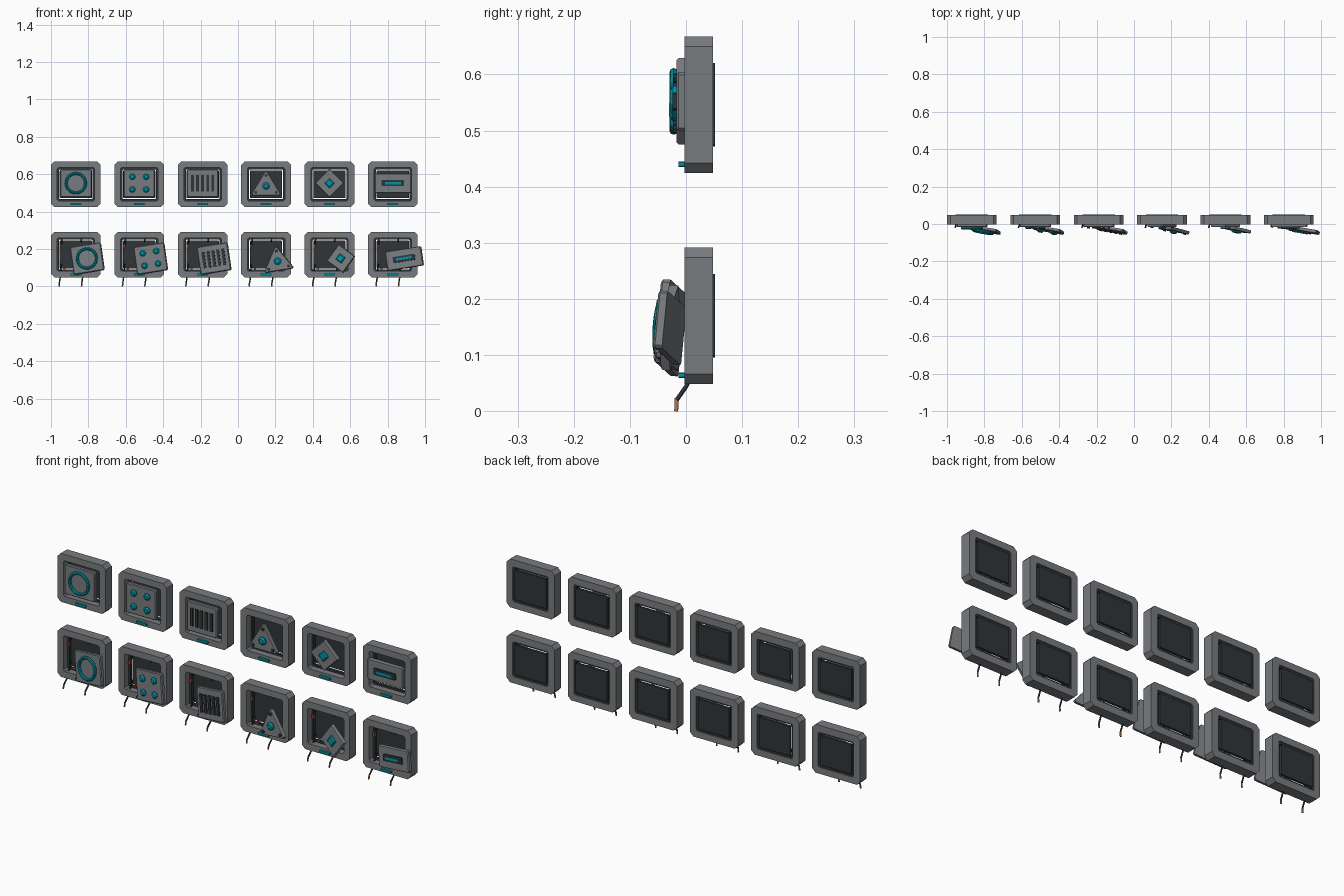
import bpy, bmesh, math
from mathutils import Matrix, Euler, Vector

if "Cube" in bpy.data.objects:
    bpy.data.objects.remove(bpy.data.objects["Cube"])


def material(name, rgb):
    m = bpy.data.materials.new(name)
    m.diffuse_color = (*rgb, 1)
    m.use_nodes = True
    m.node_tree.nodes["Principled BSDF"].inputs["Base Color"].default_value = m.diffuse_color
    return m


GREY = material("grey_metal", (0.19, 0.2, 0.215))
DARK = material("dark_metal", (0.03, 0.035, 0.038))
TEAL = material("teal_light", (0.0, 0.3, 0.38))
RED = material("red_clip", (0.45, 0.04, 0.03))
COPPER = material("copper", (0.5, 0.2, 0.06))


def rect(hw, hh, c=0.0, x=0.0, z=0.0):
    """Rectangle in x/z with chamfered corners."""
    if c == 0:
        pts = [(-hw, -hh), (hw, -hh), (hw, hh), (-hw, hh)]
    else:
        pts = [(-hw + c, -hh), (hw - c, -hh), (hw, -hh + c), (hw, hh - c),
               (hw - c, hh), (-hw + c, hh), (-hw, hh - c), (-hw, -hh + c)]
    return [(x + a, z + b) for a, b in pts]


def ngon(n, r, start=0.0, x=0.0, z=0.0):
    return [(x + r * math.cos(start + 2 * math.pi * i / n),
             z + r * math.sin(start + 2 * math.pi * i / n)) for i in range(n)]


def shrink(pts, k):
    cx = sum(p[0] for p in pts) / len(pts)
    cz = sum(p[1] for p in pts) / len(pts)
    return [(cx + (a - cx) * k, cz + (b - cz) * k) for a, b in pts]


def finish(bm, name, mat, mtx):
    bm.transform(mtx)
    bmesh.ops.recalc_face_normals(bm, faces=bm.faces)
    me = bpy.data.meshes.new(name)
    bm.to_mesh(me)
    bm.free()
    ob = bpy.data.objects.new(name, me)
    me.materials.append(mat)
    bpy.context.collection.objects.link(ob)
    return ob


def loft(name, loops, mat, mtx, closed=False):
    """Skin a list of (points, y) outlines; closed loops make a frame."""
    bm = bmesh.new()
    vs = [[bm.verts.new((a, y, b)) for a, b in pts] for pts, y in loops]
    n = len(vs[0])
    pairs = list(zip(vs, vs[1:])) + ([(vs[-1], vs[0])] if closed else [])
    for p, q in pairs:
        for i in range(n):
            j = (i + 1) % n
            bm.faces.new((p[i], p[j], q[j], q[i]))
    if not closed:
        bm.faces.new(vs[0])
        bm.faces.new(vs[-1])
    return finish(bm, name, mat, mtx)


def slab(name, pts, back, front, mat, mtx, k=1.0, c=0.0):
    """Plate from back to front, front edge chamfered by depth c."""
    loops = [(pts, back), (pts, front + c)]
    if c:
        loops.append((shrink(pts, k), front))
    else:
        loops[1] = (pts, front)
    return loft(name, loops, mat, mtx)


def frame(name, outer, inner, back, front, mat, mtx):
    return loft(name, [(outer, back), (outer, front), (inner, front), (inner, back)],
                mat, mtx, closed=True)


def wire(name, pts, r, mat, mtx):
    cu = bpy.data.curves.new(name, 'CURVE')
    cu.dimensions = '3D'
    cu.bevel_depth = r
    cu.bevel_resolution = 1
    cu.use_fill_caps = True
    sp = cu.splines.new('POLY')
    sp.points.add(len(pts) - 1)
    for p, co in zip(sp.points, pts):
        p.co = (*(mtx @ Vector(co)), 1)
    cu.materials.append(mat)
    ob = bpy.data.objects.new(name, cu)
    bpy.context.collection.objects.link(ob)


# cover plates, one function per kind
def plate(m, pts=None):
    slab("cover_plate", pts or rect(0.084, 0.075, 0.006), 0.0, -0.017, GREY, m, 0.95, 0.004)


def ring_cover(m):
    plate(m)
    bpy.ops.mesh.primitive_torus_add(major_segments=24, minor_segments=8,
                                     major_radius=0.052, minor_radius=0.0075)
    ob = bpy.context.object
    ob.name = "light_ring"
    ob.matrix_world = m @ Matrix.Translation((0, -0.022, 0)) @ Matrix.Rotation(math.pi / 2, 4, 'X')
    ob.data.materials.append(TEAL)


def stud_cover(m):
    plate(m)
    for x in (-0.037, 0.037):
        for z in (-0.034, 0.034):
            slab("light_stud", ngon(8, 0.017, x=x, z=z), -0.016, -0.028, TEAL, m, 0.6, 0.006)


def vent_cover(m):
    plate(m)
    for i in range(5):
        slab("vent_slat", rect(0.0075, 0.044, x=(i - 2) * 0.027), -0.016, -0.023, DARK, m)


def triangle_cover(m):
    # clipped triangle outline
    tri = [(-0.083, -0.065), (0.083, -0.065), (0.0, 0.072)]
    pts = []
    for i, p in enumerate(tri):
        for q in (tri[i - 1], tri[(i + 1) % 3]):
            pts.append((p[0] + (q[0] - p[0]) * 0.06, p[1] + (q[1] - p[1]) * 0.06))
    plate(m, pts)
    slab("light_stud", ngon(8, 0.02, z=-0.015), -0.016, -0.03, TEAL, m, 0.6, 0.006)
    for x, z in shrink(tri, 0.66):
        slab("screw", ngon(8, 0.008, x=x, z=z), -0.016, -0.022, DARK, m)


def diamond_cover(m):
    plate(m, ngon(4, 0.077))
    slab("light_diamond", ngon(4, 0.027), -0.016, -0.028, TEAL, m, 0.7, 0.005)


def bar_cover(m):
    plate(m, rect(0.099, 0.052, 0.005))
    slab("bar_socket", rect(0.06, 0.016, 0.003), -0.016, -0.024, DARK, m)
    slab("light_bar", rect(0.043, 0.006), -0.023, -0.028, TEAL, m)


def housing(m):
    frame("outer_frame", rect(0.133, 0.1215, 0.018), rect(0.1, 0.089, 0.007), 0.048, -0.003, GREY, m)
    frame("inner_lip", rect(0.101, 0.09, 0.007), rect(0.09, 0.0795, 0.004), 0.044, 0.03, DARK, m)
    slab("back_plate", rect(0.0865, 0.074, 0.003), 0.052, 0.04, DARK, m)
    slab("status_light", rect(0.029, 0.005, 0.002, z=-0.106), -0.002, -0.0135, TEAL, m)


def loose_wires(m):
    for x in (-0.082, 0.038):
        wire("hanging_wire", [(x + 0.004, 0.03, -0.05), (x, 0.015, -0.09), (x - 0.002, 0.001, -0.125),
                              (x - 0.006, -0.0165, -0.15)], 0.004, DARK, m)
        wire("bare_wire_end", [(x - 0.006, -0.0165, -0.147), (x - 0.008, -0.0175, -0.17)],
             0.004, COPPER, m)
    # torn stub and its clip inside the open box
    wire("torn_wire", [(-0.074, 0.03, 0.086), (-0.076, 0.018, 0.06), (-0.08, 0.012, 0.045)], 0.004, DARK, m)
    wire("torn_wire", [(0.03, 0.03, 0.086), (0.028, 0.02, 0.07)], 0.004, DARK, m)
    slab("red_clip", rect(0.006, 0.009, x=-0.08, z=0.045), 0.02, 0.006, RED, m)
    slab("red_clip", rect(0.005, 0.005, x=-0.06, z=-0.075), 0.035, 0.025, RED, m)


covers = [ring_cover, stud_cover, vent_cover, triangle_cover, diamond_cover, bar_cover]
tilt = Euler((math.radians(-4), math.radians(-9), math.radians(-10)), 'XYZ').to_matrix().to_4x4()

for i, cover in enumerate(covers):
    x = -0.867 + 0.339 * i
    # upper row: intact
    up = Matrix.Translation((x, 0, 0.546))
    housing(up)
    cover(up @ Matrix.Translation((0, 0, 0.006)))
    # lower row: broken open
    low = Matrix.Translation((x, 0, 0.17))
    housing(low)
    loose_wires(low)
    cover(low @ Matrix.Translation((0.063, -0.021, -0.022)) @ tilt)
